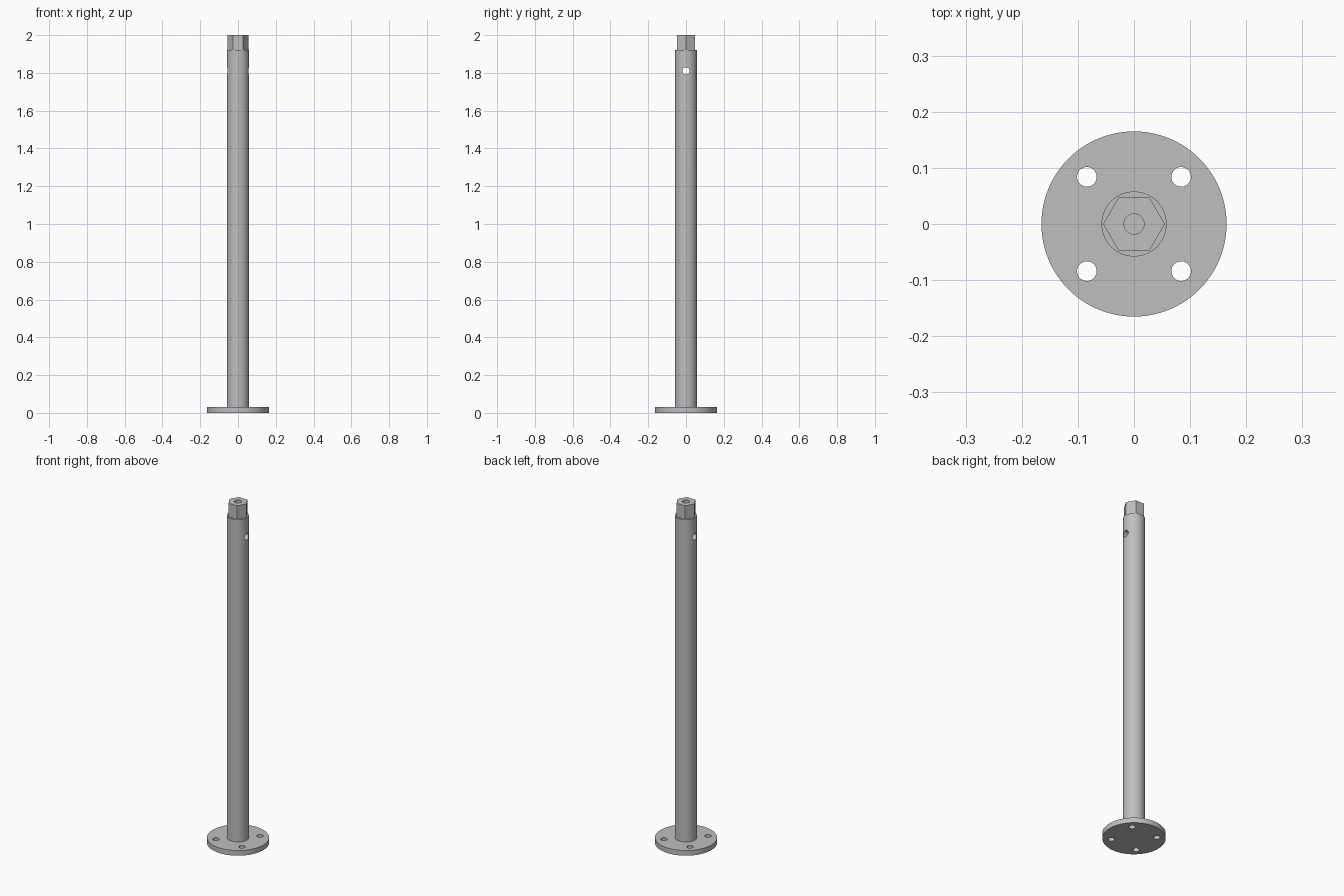
import bpy
import math

cube = bpy.data.objects.get("Cube")
if cube:
    bpy.data.objects.remove(cube, do_unlink=True)

steel = bpy.data.materials.new("grey steel")
steel.use_nodes = True
colour = (0.52, 0.52, 0.52, 1)
steel.diffuse_color = colour
steel.node_tree.nodes["Principled BSDF"].inputs["Base Color"].default_value = colour


def cylinder(name, radius, low, high, sides=64, x=0, y=0, turn=0):
    """Upright prism between two heights."""
    bpy.ops.mesh.primitive_cylinder_add(
        vertices=sides, radius=radius, depth=high - low,
        location=(x, y, (low + high) / 2), rotation=(0, 0, turn))
    obj = bpy.context.object
    obj.name = name
    obj.data.materials.append(steel)
    return obj


def drill(target, cutter):
    """Cut a hole and discard the cutter."""
    mod = target.modifiers.new("hole", "BOOLEAN")
    mod.operation = "DIFFERENCE"
    mod.solver = "EXACT"
    mod.object = cutter
    bpy.context.view_layer.objects.active = target
    bpy.ops.object.modifier_apply(modifier=mod.name)
    bpy.data.objects.remove(cutter, do_unlink=True)


def smooth(obj):
    bpy.ops.object.select_all(action="DESELECT")
    obj.select_set(True)
    bpy.context.view_layer.objects.active = obj
    bpy.ops.object.shade_smooth_by_angle(angle=math.radians(30))


# Round base flange with four bolt holes
flange = cylinder("base_flange", 0.165, 0, 0.03, sides=96)
for x in (-0.084, 0.084):
    for y in (-0.084, 0.084):
        drill(flange, cylinder("bolt_cutter", 0.0175, -0.1, 0.1, 32, x, y))

# Long shaft with a cross pin hole running left to right
shaft = cylinder("shaft", 0.058, 0.01, 1.92)
pin = cylinder("pin_cutter", 0.019, 1.71, 1.91, 32)
pin.rotation_euler = (0, math.pi / 2, 0)
drill(shaft, pin)

# Hexagonal drive head, corners on the x axis, with a blind centre bore
head = cylinder("hex_head", 0.055, 1.91, 2.0, 6, turn=math.pi / 6)
drill(head, cylinder("bore_cutter", 0.018, 1.93, 2.1, 32))

for part in (flange, shaft, head):
    smooth(part)
